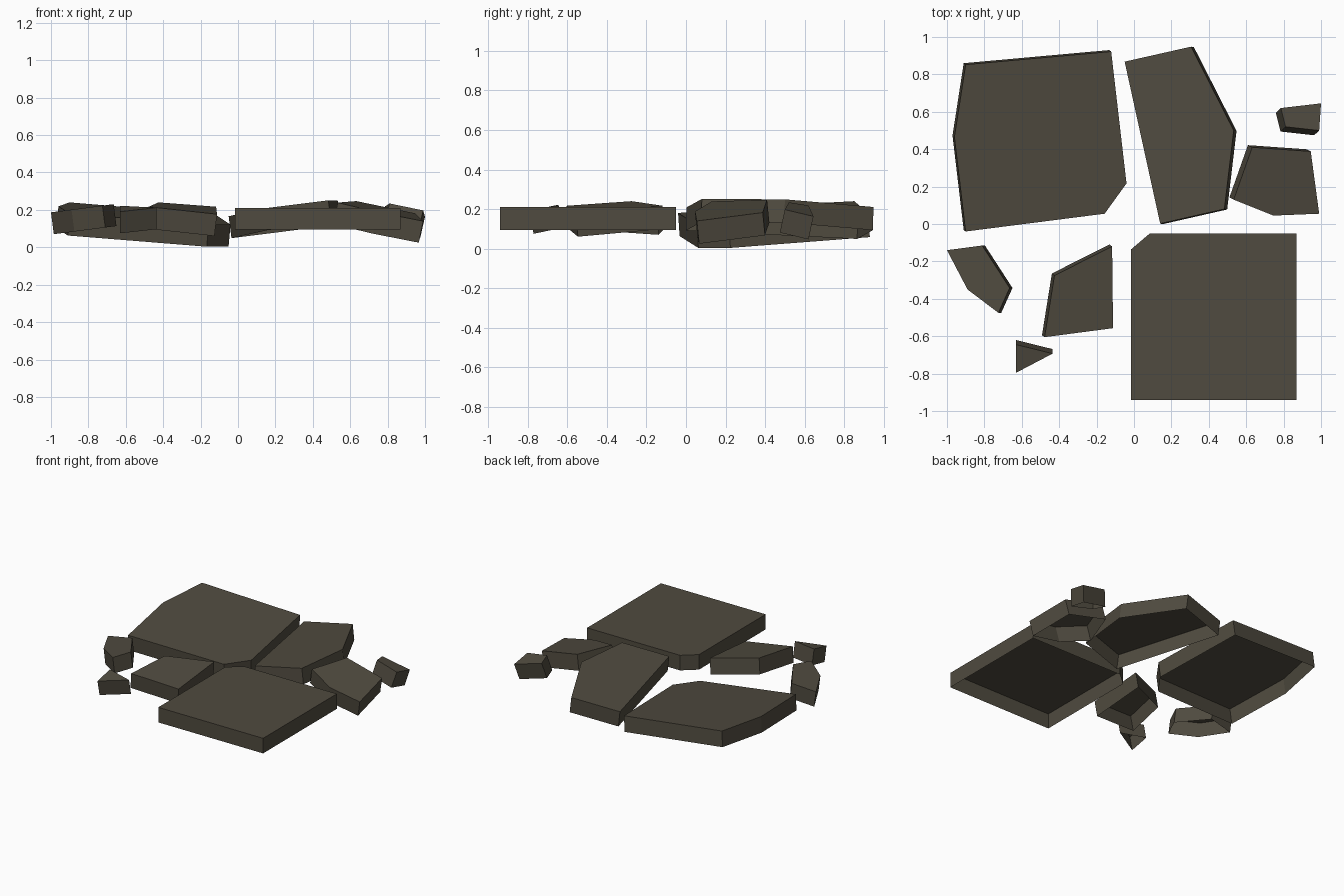
import bpy

if "Cube" in bpy.data.objects:
    bpy.data.objects.remove(bpy.data.objects["Cube"])

stone = bpy.data.materials.new("dark stone")
stone.diffuse_color = (0.080, 0.070, 0.050, 1)
stone.use_nodes = True
stone.node_tree.nodes["Principled BSDF"].inputs["Base Color"].default_value = stone.diffuse_color


def slab(name, outline, z0, sx=0.0, sy=0.0, thick=0.118):
    """Tilted paving slab, open underneath. z0 is the top height at the first
    outline point; sx, sy are the slopes of the top along x and y."""
    x0, y0 = outline[0]
    length = (sx * sx + sy * sy + 1) ** 0.5
    dx, dy, dz = (thick * c / length for c in (sx, sy, -1))
    top = [(x, y, z0 + sx * (x - x0) + sy * (y - y0)) for x, y in outline]
    low = [(x + dx, y + dy, z + dz) for x, y, z in top]
    n = len(top)
    # outlines run clockwise, so the top face is reversed to face up
    faces = [tuple(reversed(range(n)))]
    faces += [(i, (i + 1) % n, n + (i + 1) % n, n + i) for i in range(n)]
    mesh = bpy.data.meshes.new(name)
    mesh.from_pydata(top + low, [], faces)
    mesh.materials.append(stone)
    obj = bpy.data.objects.new(name, mesh)
    bpy.context.collection.objects.link(obj)


# large slabs
slab("large_slab_back_left",
     [(-.90, .852), (-.122, .922), (-.04, .217), (-.157, .055),
      (-.90, -.04), (-.96, .465)], .24, -.089, .067)
slab("large_slab_front_right",
     [(-.015, -.135), (.085, -.05), (.87, -.05), (.87, -.94),
      (-.015, -.94)], .21, thick=.115)
slab("long_slab_back",
     [(-.05, .868), (.305, .948), (.533, .50), (.483, .08),
      (.14, .002)], .166, .13, -.02)

# medium broken slabs
slab("broken_slab_right",
     [(.632, .41), (.945, .388), (.99, .055), (.745, .045),
      (.533, .13)], .247, -.20, .10)
slab("broken_slab_left",
     [(-1, -.14), (-.812, -.115), (-.665, -.342), (-.725, -.475),
      (-.89, -.35)], .187, .13, 0)
slab("broken_slab_front",
     [(-.425, -.275), (-.117, -.12), (-.112, -.557),
      (-.478, -.605)], .24, -.12, .09)

# small fragments
slab("fragment_right",
     [(.785, .62), (1, .645), (.99, .50), (.81, .52)], .218, -.23, -.22, .122)
slab("fragment_front",
     [(-.63, -.645), (-.435, -.693), (-.63, -.795)], .222, 0, .21)
